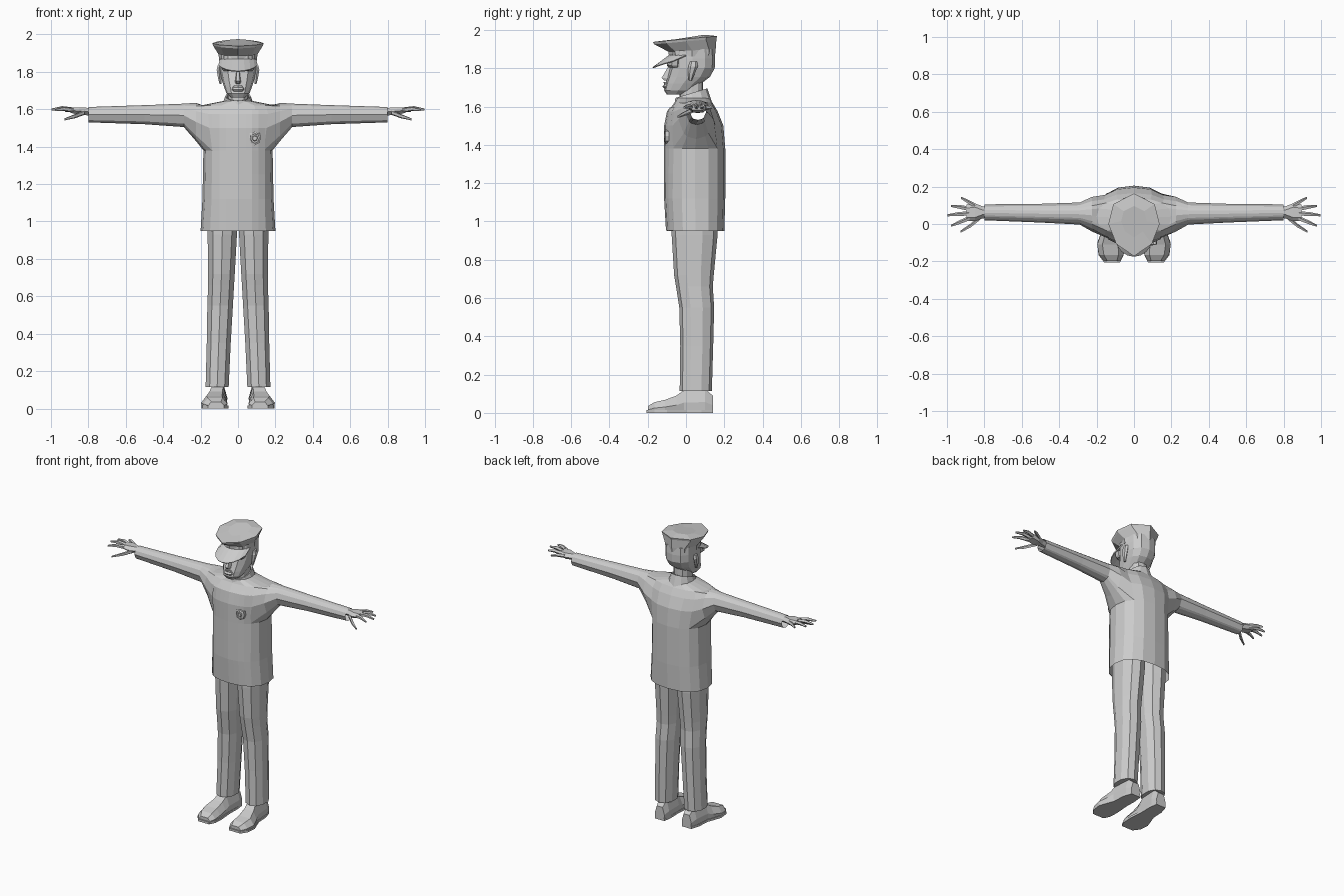
import bpy, bmesh, math
from mathutils import Vector
from mathutils.bvhtree import BVHTree

if "Cube" in bpy.data.objects:
    bpy.data.objects.remove(bpy.data.objects["Cube"])


def finish(name, bm, mirror=False, thick=0):
    bmesh.ops.recalc_face_normals(bm, faces=bm.faces)
    me = bpy.data.meshes.new(name)
    bm.to_mesh(me)
    bm.free()
    ob = bpy.data.objects.new(name, me)
    bpy.context.collection.objects.link(ob)
    if thick:
        ob.modifiers.new("Solidify", 'SOLIDIFY').thickness = thick
    if mirror:
        ob.modifiers.new("Mirror", 'MIRROR').use_axis[0] = True
    return ob


def loft(rings, start=True, end=True, bm=None):
    bm = bm or bmesh.new()
    vs = [[bm.verts.new(p) for p in r] for r in rings]
    n = len(vs[0])
    for a, b in zip(vs, vs[1:]):
        for i in range(n):
            j = (i + 1) % n
            bm.faces.new((a[i], a[j], b[j], b[i]))
    if start:
        bm.faces.new(vs[0])
    if end:
        bm.faces.new(vs[-1])
    return bm


def ring(x0, x1, yf, yb, z, n=12, p=0.85, tilt=0):
    # horizontal rounded section, first point at the front
    out = []
    for i in range(n):
        a = -math.pi / 2 + 2 * math.pi * i / n
        c, s = math.cos(a), math.sin(a)
        c = math.copysign(abs(c) ** p, c)
        s = math.copysign(abs(s) ** p, s)
        y = (yf + yb) / 2 + s * (yb - yf) / 2
        out.append(((x0 + x1) / 2 + c * (x1 - x0) / 2, y, z + tilt * (y - (yf + yb) / 2)))
    return out


def tube(bm, pts, radii, n=5):
    # tapered finger running mainly along x
    loft([[(x, y + r * math.cos(2 * math.pi * i / n), z + r * math.sin(2 * math.pi * i / n))
           for i in range(n)] for (x, y, z), r in zip(pts, radii)], bm=bm)


# Coat body
body = [(.95, .2, -.1, .2), (1.12, .19, -.11, .205), (1.38, .185, -.11, .205), (1.5, .205, -.11, .195),
        (1.575, .215, -.095, .165), (1.62, .2, -.06, .138), (1.645, .075, -.05, .12)]
N = 16
bm = loft([ring(-w, w, f, b, z, N) for z, w, f, b in body], False, False)
front = BVHTree.FromBMesh(bm)
bm.faces.ensure_lookup_table()
holes = [bm.faces[r * N + c] for r in (2, 3, 4) for c in (2, 3, 4, 5, 10, 11, 12, 13)]
bmesh.ops.delete(bm, geom=holes, context='FACES')

# Sleeves grown out of the armholes: x, z low, z high, y front, y back
sleeve = [(.225, 1.43, 1.635, -.04, .145), (.29, 1.505, 1.63, -.003, .115),
          (.5, 1.52, 1.622, .008, .108), (.8, 1.53, 1.612, .02, .105)]
for side in (1, -1):
    edges = [e for e in bm.edges if e.is_boundary and
             all(v.co.x * side > .1 and 1.3 < v.co.z < 1.63 for v in e.verts)]
    for x, z0, z1, y0, y1 in sleeve:
        geom = bmesh.ops.extrude_edge_only(bm, edges=edges)['geom']
        vs = [g for g in geom if isinstance(g, bmesh.types.BMVert)]
        new = set(vs)
        ys, zs = [v.co.y for v in vs], [v.co.z for v in vs]
        ya, yb, za, zb = min(ys), max(ys), min(zs), max(zs)
        for v in vs:
            a = math.atan2((v.co.z - (za + zb) / 2) / (zb - za), (v.co.y - (ya + yb) / 2) / (yb - ya))
            v.co = (x * side, (y0 + y1) / 2 + math.cos(a) * (y1 - y0) / 2,
                    (z0 + z1) / 2 + math.sin(a) * (z1 - z0) / 2)
        edges = [e for e in bm.edges if e.verts[0] in new and e.verts[1] in new]
finish("coat", bm)


def on_front(x, z, off):
    hit = front.ray_cast(Vector((x, -1, z)), Vector((0, 1, 0)))[0]
    return Vector((x, hit.y - off, z))


# Overlapping front panel of the coat
bm = bmesh.new()
grid = [[bm.verts.new(on_front(-.135 + .28 * i / 8, z, .005)) for i in range(9)]
        for z in (.952, 1.12, 1.25, 1.38, 1.5, 1.575, 1.595)]
for a, b in zip(grid, grid[1:]):
    for i in range(8):
        bm.faces.new((a[i], a[i + 1], b[i + 1], b[i]))
finish("coat_front_panel", bm)

# Shield badge with a raised boss
shield = [(0, -.038), (.024, -.024), (.032, .0), (.028, .028), (.014, .026), (0, .034)]
shield += [(-x, z) for x, z in shield[-2:0:-1]]
y = on_front(.09, 1.445, 0).y
finish("badge", loft([[(.09 + x * s, y - d, 1.445 + z * s) for x, z in shield]
                      for s, d in ((1, -.012), (1, .01), (.75, .013), (.7, .009), (.45, .009), (.35, .016))]))

# Collar and neck
finish("collar", loft([ring(-.085, .085, -.06, .135, 1.62, 12, .9, .05),
                       ring(-.068, .068, -.055, .112, 1.67, 12, .9, .3),
                       ring(-.06, .06, -.045, .1, 1.668, 12, .9, .3),
                       ring(-.06, .06, -.04, .095, 1.63, 12, .9, .1)], False, False))
finish("neck", loft([ring(-.056, .056, -.035, .09, z) for z in (1.6, 1.74)]))

# Head
head = [(1.663, .04, -.1, -.01), (1.685, .062, -.115, .04), (1.72, .075, -.108, .08), (1.755, .086, -.098, .125),
        (1.80, .097, -.085, .15), (1.85, .099, -.085, .152), (1.9, .098, -.08, .148)]
finish("head", loft([ring(-w, w, f, b, z) for z, w, f, b in head]))
finish("nose", loft([[(-.008, -.08, 1.805), (.008, -.08, 1.805), (.006, -.095, 1.805), (-.006, -.095, 1.805)],
                     [(-.018, -.085, 1.745), (.018, -.085, 1.745), (.01, -.127, 1.75), (-.01, -.127, 1.75)],
                     [(-.014, -.09, 1.735), (.014, -.09, 1.735), (.007, -.115, 1.737), (-.007, -.115, 1.737)]]))
finish("mouth", loft([ring(-w, w, f, -.06, z, 8) for z, w, f in
                      ((1.695, .03, -.114), (1.705, .038, -.123), (1.716, .036, -.114), (1.728, .022, -.118))]))
finish("brow", loft([ring(-w, w, f, -.02, z, 10) for z, w, f in
                     ((1.805, .08, -.092), (1.815, .09, -.1), (1.835, .094, -.098), (1.845, .092, -.09))]))

# Ears
finish("ear", loft([ring(.088, x, f, b, z, 6, 1) for z, x, f, b in
                    ((1.735, .1, .015, .03), (1.77, .109, .01, .045), (1.81, .116, .012, .062),
                     (1.835, .11, .022, .058))]), True)

# Cap: band, flared eight-sided crown, sloping lid
rim = [(0, -.172), (.095, -.107), (.137, 0), (.11, .107), (0, .163)]
rim += [(-x, y) for x, y in rim[3:0:-1]]


def cap_ring(s, z, tilt, fx=1):
    return [(x * s * fx, .03 + (y - .03) * s, z + tilt * y) for x, y in rim]


finish("cap", loft([ring(-.101, .101, -.088, .152, 1.862, 8, .95, .05),
                    ring(-.104, .104, -.092, .155, 1.893, 8, .95, .05),
                    cap_ring(.97, 1.94, .09), cap_ring(1, 1.953, .09), cap_ring(.5, 1.962, .08)]))

# Cap visor
bm = bmesh.new()
rows = []
for i in range(9):
    a = math.radians(-75 + 150 * i / 8)
    s, c = math.sin(a), math.cos(a)
    rows.append([bm.verts.new((.1 * s, .03 - .12 * c, 1.868)),
                 bm.verts.new((.108 * s, .0 - .175 * c ** .7, 1.85 - .045 * c))])
for a, b in zip(rows, rows[1:]):
    bm.faces.new((a[0], b[0], b[1], a[1]))
finish("cap_visor", bm, thick=.006)

# Hands: palm, four fingers and a lowered thumb
bm = loft([[(x, y0, zc), (x, y0 + .02, zc - h), (x, y1 - .02, zc - h), (x, y1, zc),
            (x, y1 - .02, zc + h), (x, y0 + .02, zc + h)]
           for x, y0, y1, zc, h in ((.76, .035, .09, 1.585, .02), (.81, .03, .095, 1.588, .02),
                                    (.85, .015, .11, 1.59, .02), (.895, .015, .105, 1.595, .014))])
for base, mid, tip in (((.85, .097, 1.592), (.89, .12, 1.597), (.925, .14, 1.592)),
                       ((.88, .08, 1.595), (.93, .09, 1.603), (.978, .096, 1.597)),
                       ((.88, .056, 1.597), (.94, .052, 1.606), (.998, .046, 1.598)),
                       ((.88, .03, 1.595), (.93, .01, 1.602), (.978, -.01, 1.595)),
                       ((.82, .035, 1.582), (.875, -.01, 1.562), (.928, -.042, 1.546))):
    tube(bm, (base, mid, tip), (.013, .0115, .006))
finish("hand", bm, True)

# Trouser legs: z, inner x, outer x, y front, y back
leg = [(1.04, .0, .165, -.075, .165), (.93, .002, .166, -.075, .165), (.72, .014, .163, -.062, .145),
       (.66, .018, .163, -.052, .14), (.55, .024, .167, -.035, .147), (.35, .036, .17, -.03, .142),
       (.115, .047, .176, -.033, .135)]
finish("trouser_leg", loft([ring(a, b, f, k, z, 10, .9) for z, a, b, f, k in leg]), True)

# Shoes: y, centre x, half width, height
shoe = [(.14, .102, .036, .09), (.1, .104, .047, .125), (-.01, .11, .05, .12), (-.05, .118, .058, .09),
        (-.11, .127, .07, .068), (-.165, .122, .065, .056), (-.198, .117, .042, .036)]
finish("shoe", loft([[(c + w * s, y, h * t) for s, t in
                      ((-.95, .1), (.95, .1), (1, .45), (.6, 1), (-.6, 1), (-1, .45))]
                     for y, c, w, h in shoe]), True)
finish("sole", loft([[(.102 + .01 * (z > .02), 0, z)] and
                     [(x, y, z) for x, y in ((.066, .14), (.138, .14), (.156, .08), (.16, 0), (.196, -.1),
                                             (.19, -.165), (.16, -.206), (.075, -.206), (.055, -.165),
                                             (.052, -.1), (.06, 0), (.058, .08))]
                     for z in (0, .015)]), True)
